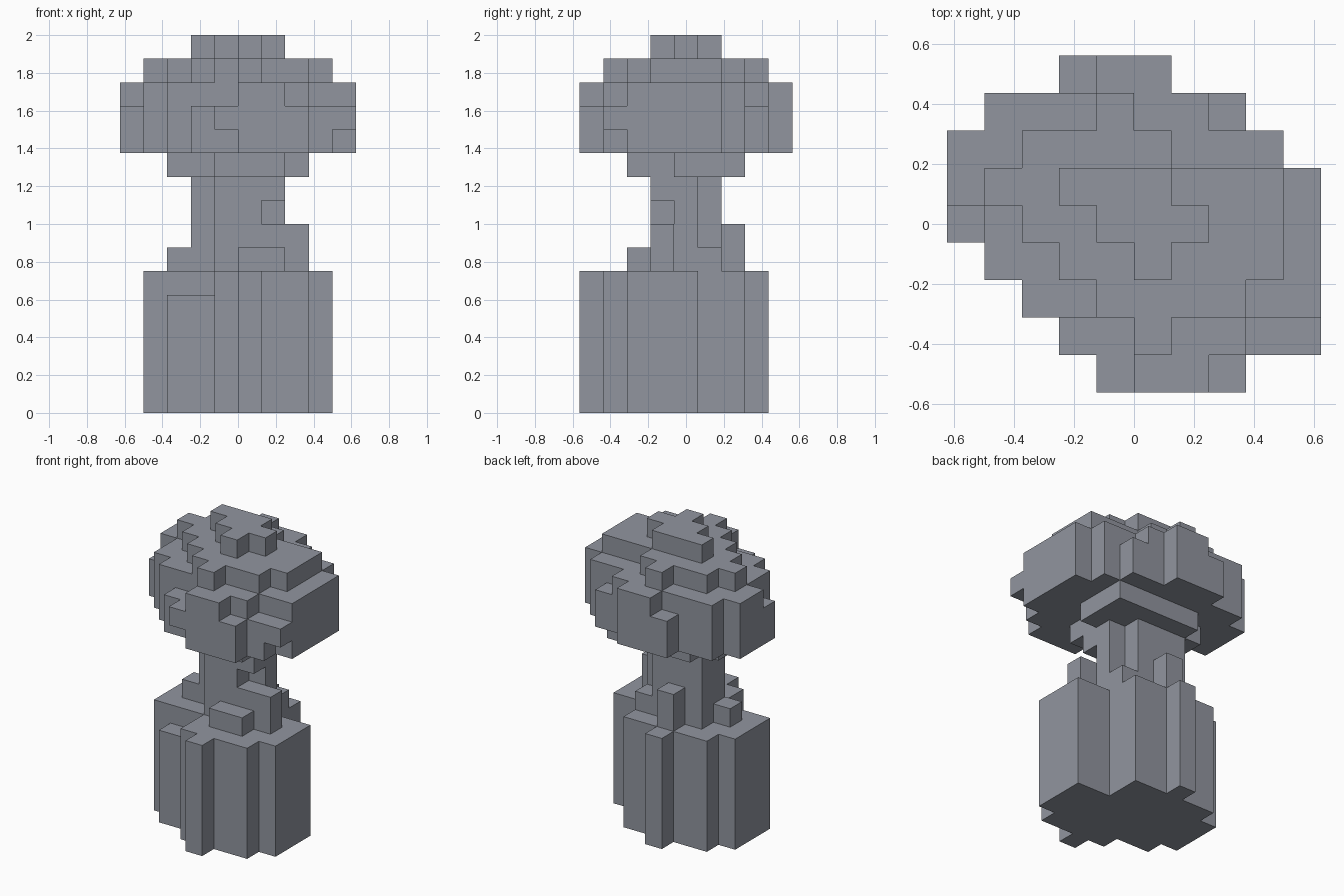
import bpy
import bmesh
from mathutils import Vector

cube = bpy.data.objects.get("Cube")
if cube:
    bpy.data.objects.remove(cube, do_unlink=True)

CELL = 0.125
ORIGIN = Vector((-0.625, -0.5625, 0))

stone = bpy.data.materials.new("blue_grey")
stone.use_nodes = True
colour = (0.283, 0.301, 0.347, 1)
stone.diffuse_color = colour
stone.node_tree.nodes["Principled BSDF"].inputs["Base Color"].default_value = colour


def block(x, y, z):
    """Cells of a box, each argument being a (start, end) range."""
    return {(i, j, k) for i in range(*x) for j in range(*y) for k in range(*z)}


def plan(first_row, spans, z):
    """Cells of an upright slab, one x span for each row from front to back."""
    cells = set()
    for row, span in enumerate(spans, first_row):
        cells |= block(span, (row, row + 1), z)
    return cells


# Base: stepped round drum with a notch on its front rim
base = plan(0, [(5, 6), (4, 8), (2, 9), (1, 9), (1, 9), (1, 7), (2, 7), (4, 5)], (0, 6))
base -= block((2, 4), (2, 3), (5, 6))

# Neck: narrow column
neck = plan(3, [(4, 6), (3, 7), (3, 6)], (6, 10))
neck |= block((6, 7), (3, 4), (9, 10))

# Lumps around the foot of the neck
lumps = block((6, 8), (3, 4), (6, 8))
lumps |= block((5, 7), (2, 3), (6, 7))
lumps |= block((2, 3), (4, 5), (6, 7))
lumps |= block((6, 7), (5, 6), (6, 7))
lumps |= block((4, 5), (6, 7), (6, 8))

# Collar: thin slab below the cap
collar = plan(2, [(4, 7), (2, 7), (2, 8), (2, 8), (3, 8)], (10, 11))

# Cap: wide slab with chipped upper and lower edges
cap = plan(0, [(4, 8), (3, 10), (2, 10), (1, 10), (0, 10),
               (0, 10), (0, 9), (1, 8), (3, 6)], (11, 14))
low, high = (11, 12), (13, 14)
for x, y, z in [((4, 5), (0, 1), low), ((9, 10), (1, 2), low),
                ((4, 5), (0, 1), high), ((7, 8), (0, 1), high),
                ((3, 5), (1, 2), high), ((8, 10), (1, 2), high),
                ((0, 1), (4, 5), high), ((7, 8), (7, 8), high),
                ((3, 4), (8, 9), high)]:
    cap -= block(x, y, z)

# Crown: two shrinking steps on top
crown = plan(1, [(5, 6), (4, 8), (3, 9), (2, 9), (1, 9), (2, 6), (4, 5)], (14, 15))
crown |= plan(3, [(5, 6), (4, 7), (3, 6)], (15, 16))

parts = {"base": base, "neck": neck, "foot_lumps": lumps,
         "collar": collar, "cap": cap, "crown": crown}
solid = set().union(*parts.values())


def build(name, cells):
    """Skin the exposed sides of the cells and merge them into flat faces."""
    bm = bmesh.new()
    for cell in sorted(cells):
        centre = Vector(cell) + Vector((0.5, 0.5, 0.5))
        for axis in range(3):
            for sign in (-1, 1):
                normal = Vector((0, 0, 0))
                normal[axis] = sign
                if tuple(int(c + n) for c, n in zip(cell, normal)) in solid:
                    continue
                u = Vector((0, 0, 0))
                u[(axis + 1) % 3] = 0.5
                v = normal.cross(u)
                middle = centre + normal / 2
                corners = [middle - u - v, middle + u - v, middle + u + v, middle - u + v]
                bm.faces.new([bm.verts.new(ORIGIN + c * CELL) for c in corners])
    bmesh.ops.remove_doubles(bm, verts=bm.verts, dist=0.001)
    bmesh.ops.dissolve_limit(bm, angle_limit=0.01, verts=bm.verts, edges=bm.edges)
    mesh = bpy.data.meshes.new(name)
    bm.to_mesh(mesh)
    bm.free()
    mesh.materials.append(stone)
    bpy.context.collection.objects.link(bpy.data.objects.new(name, mesh))


for name, cells in parts.items():
    build(name, cells)
